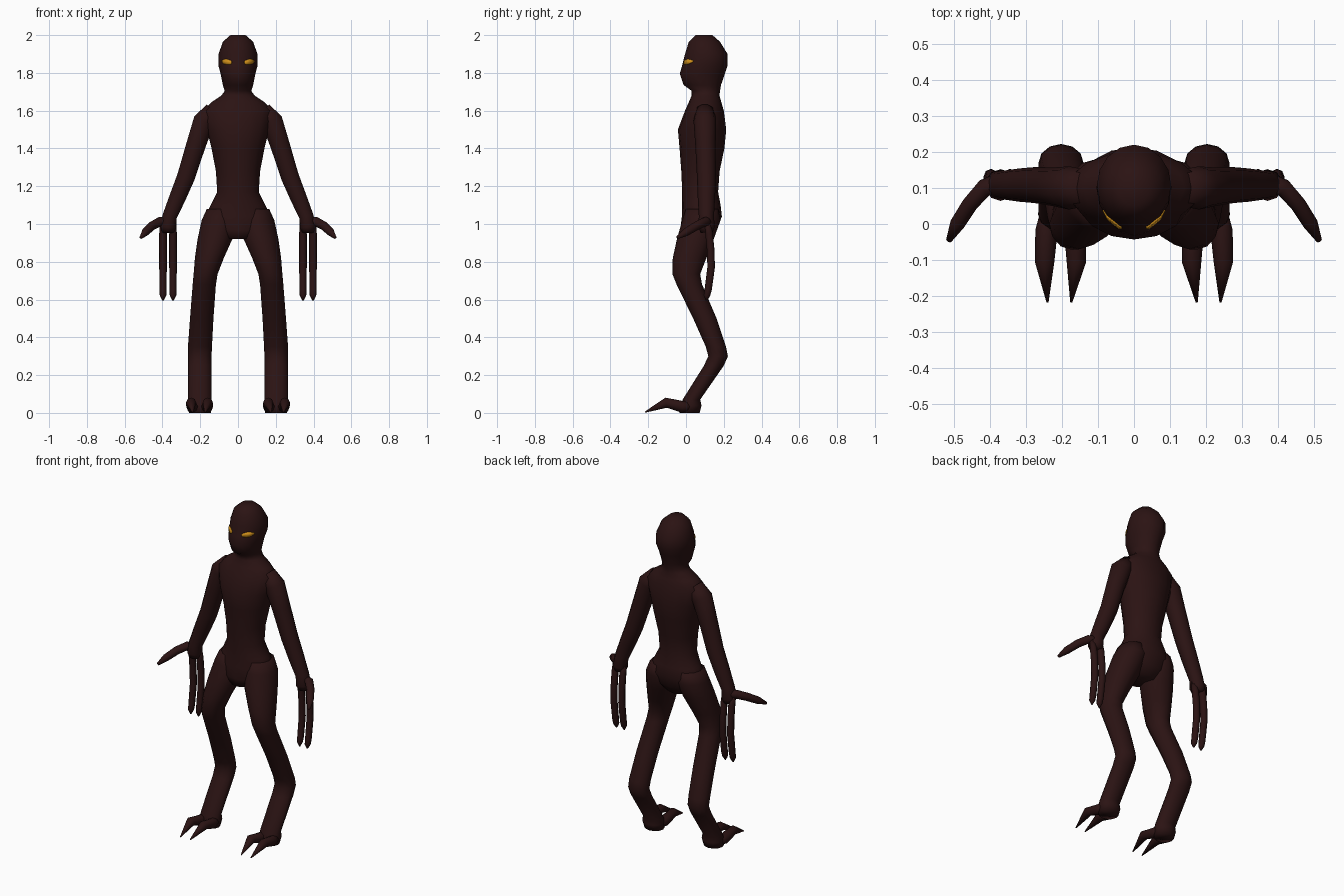
import bpy, bmesh, math
from mathutils import Vector


def material(name, rgb):
    m = bpy.data.materials.new(name)
    m.diffuse_color = (*rgb, 1)
    return m


SKIN = material("dark maroon skin", (0.024, 0.0065, 0.0065))
AMBER = material("amber eye", (0.62, 0.27, 0.01))


def finish(bm, name, mat, mirror):
    bmesh.ops.recalc_face_normals(bm, faces=bm.faces)
    me = bpy.data.meshes.new(name)
    bm.to_mesh(me)
    bm.free()
    me.materials.append(mat)
    ob = bpy.data.objects.new(name, me)
    bpy.context.collection.objects.link(ob)
    for p in me.polygons:
        p.use_smooth = True
    if mirror:
        ob.modifiers.new("mirror", 'MIRROR').use_mirror_merge = False
    return ob


def skin_rings(rings, name, mirror):
    """Bridge rings of points and cap both ends."""
    bm = bmesh.new()
    loops = [[bm.verts.new(p) for p in r] for r in rings]
    n = len(loops[0])
    for a, b in zip(loops, loops[1:]):
        for i in range(n):
            j = (i + 1) % n
            bm.faces.new((a[i], a[j], b[j], b[i]))
    bm.faces.new(loops[0])
    bm.faces.new(loops[-1])
    return finish(bm, name, SKIN, mirror)


def stack(name, rows, n=12, mirror=False):
    """Level ellipses: (z, x_min, x_max, y_min, y_max)."""
    rings = []
    for z, x0, x1, y0, y1 in rows:
        rings.append([((x0 + x1) / 2 + (x1 - x0) / 2 * math.cos(t),
                       (y0 + y1) / 2 + (y1 - y0) / 2 * math.sin(t), z)
                      for t in (2 * math.pi * i / n for i in range(n))])
    return skin_rings(rings, name, mirror)


def tube(name, pts, n=8):
    """Round limb along a path: (x, y, z, radius)."""
    ps = [Vector(p[:3]) for p in pts]
    rings = []
    for i, p in enumerate(ps):
        d = (ps[min(i + 1, len(ps) - 1)] - ps[max(i - 1, 0)]).normalized()
        side = Vector((0, 1, 0)) if abs(d.y) < 0.8 else Vector((1, 0, 0))
        u = (side - d * side.dot(d)).normalized()
        v = d.cross(u)
        rings.append([p + pts[i][3] * (u * math.cos(t) + v * math.sin(t))
                      for t in (2 * math.pi * k / n for k in range(n))])
    return skin_rings(rings, name, True)


def sym(rows):
    return [(z, -h, h, y0, y1) for z, h, y0, y1 in rows]


# head, neck and torso in one surface
body = stack("head_and_torso", sym([
    (2.00, 0.040, 0.05, 0.14), (1.965, 0.080, 0.015, 0.18),
    (1.90, 0.103, -0.005, 0.22), (1.84, 0.104, -0.02, 0.22),
    (1.795, 0.092, -0.033, 0.205), (1.735, 0.080, -0.012, 0.185),
    (1.705, 0.070, 0.03, 0.18), (1.68, 0.088, 0.03, 0.177),
    (1.645, 0.140, 0.015, 0.187), (1.60, 0.185, -0.005, 0.20),
    (1.50, 0.165, -0.043, 0.213), (1.40, 0.140, -0.034, 0.203),
    (1.28, 0.117, -0.025, 0.178), (1.17, 0.110, -0.02, 0.170),
    (1.10, 0.145, -0.02, 0.183), (1.04, 0.175, -0.022, 0.190),
    (0.97, 0.15, -0.03, 0.165), (0.92, 0.07, -0.02, 0.13)]), n=16)

# legs bent backwards below the knee, ending in a heel block
stack("leg", [
    (1.08, 0.03, 0.165, 0.00, 0.17), (1.02, 0.005, 0.192, -0.02, 0.182),
    (0.92, 0.03, 0.214, -0.048, 0.147), (0.82, 0.075, 0.228, -0.07, 0.108),
    (0.735, 0.108, 0.235, -0.072, 0.075), (0.68, 0.117, 0.24, -0.05, 0.085),
    (0.50, 0.13, 0.254, 0.038, 0.162), (0.35, 0.138, 0.265, 0.105, 0.212),
    (0.30, 0.14, 0.265, 0.118, 0.222), (0.25, 0.14, 0.265, 0.095, 0.20),
    (0.07, 0.14, 0.265, -0.018, 0.075), (0.04, 0.137, 0.267, -0.025, 0.082),
    (0.0, 0.143, 0.26, -0.035, 0.072)], mirror=True)

# two pointed toes on each foot
for label, xs in (("inner", (0.175, 0.163, 0.160, 0.174)),
                  ("outer", (0.230, 0.243, 0.248, 0.240))):
    tube(label + "_toe", [
        (xs[0], 0.03, 0.035, 0.030), (xs[1], -0.02, 0.032, 0.031),
        (xs[2], -0.105, 0.054, 0.027), (xs[3], -0.217, 0.004, 0.003)])

# arms from inside the shoulder down to the hand
tube("arm", [
    (0.13, 0.10, 1.60, 0.050), (0.180, 0.10, 1.545, 0.060),
    (0.222, 0.103, 1.42, 0.054), (0.275, 0.108, 1.25, 0.050),
    (0.320, 0.108, 1.14, 0.046), (0.362, 0.108, 1.04, 0.040),
    (0.370, 0.108, 0.985, 0.044), (0.370, 0.11, 0.955, 0.032)], n=10)

# two long hanging fingers
for label, x in (("inner", 0.344), ("outer", 0.397)):
    tube(label + "_finger", [
        (x, 0.11, 1.01, 0.018), (x, 0.122, 0.95, 0.020),
        (x, 0.131, 0.86, 0.020), (x, 0.133, 0.77, 0.020),
        (x, 0.117, 0.65, 0.019), (x, 0.110, 0.62, 0.017),
        (x, 0.108, 0.595, 0.004)])

# thumb reaching outwards and forwards
tube("thumb", [
    (0.365, 0.115, 1.01, 0.030), (0.415, 0.10, 1.012, 0.025),
    (0.455, 0.055, 0.990, 0.023), (0.490, 0.00, 0.957, 0.021),
    (0.514, -0.046, 0.928, 0.008)])

# eyes: thin plates laid on the face
bpy.context.view_layer.update()
bm = bmesh.new()
columns = []
for x, lo, hi in ((0.033, 1.853, 1.862), (0.040, 1.846, 1.867),
                  (0.058, 1.844, 1.873), (0.074, 1.848, 1.872),
                  (0.086, 1.858, 1.866)):
    col = []
    for z in (lo, hi):
        hit = body.ray_cast(Vector((x, -1, z)), Vector((0, 1, 0)))
        col.append(bm.verts.new(hit[1] + Vector((0.001, -0.005, 0))))
    columns.append(col)
for a, b in zip(columns, columns[1:]):
    bm.faces.new((a[0], b[0], b[1], a[1]))
eye = finish(bm, "eye", AMBER, True)
solid = eye.modifiers.new("thickness", 'SOLIDIFY')
solid.thickness = 0.006
solid.offset = -1
